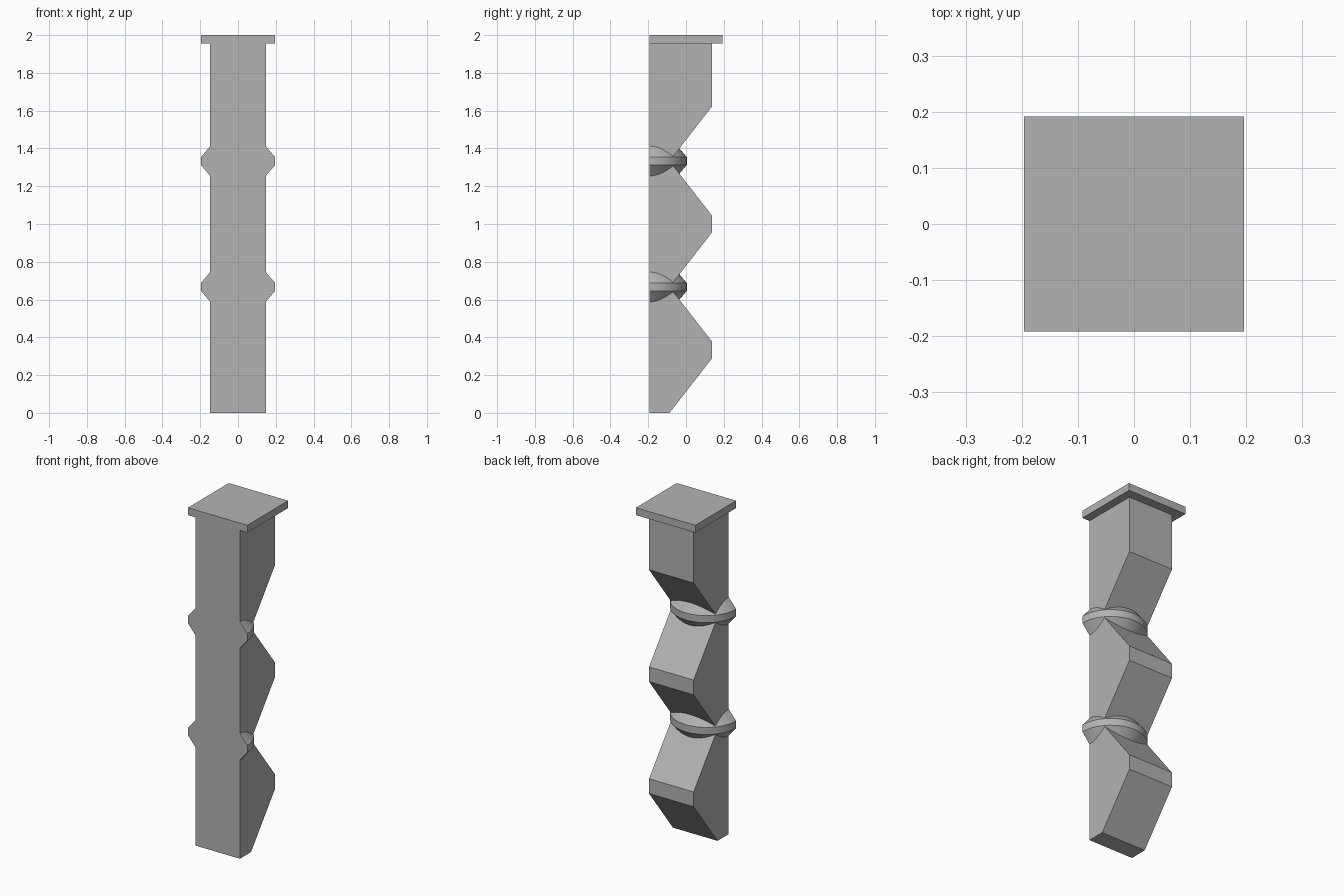
import bpy, bmesh, math

cube = bpy.data.objects.get("Cube")
if cube:
    bpy.data.objects.remove(cube, do_unlink=True)

HALF_W, FRONT = 0.147, -0.192        # post half width and front plane
CAP_X, CAP_Y, CAP_Z = 0.196, 0.192, 1.956
PITCH = 2 / 3                        # height of one zigzag
BACK, NOTCH = 0.138, -0.087          # outer and inner back planes
FLAT = 0.044                         # half height of each ridge face

stone = bpy.data.materials.new("warm_grey")
stone.use_nodes = True
grey = (0.45, 0.45, 0.45, 1)
stone.diffuse_color = grey
stone.node_tree.nodes["Principled BSDF"].inputs["Base Color"].default_value = grey


def finish(name, bm, smooth=False):
    bmesh.ops.recalc_face_normals(bm, faces=bm.faces)
    mesh = bpy.data.meshes.new(name)
    bm.to_mesh(mesh)
    bm.free()
    obj = bpy.data.objects.new(name, mesh)
    bpy.context.collection.objects.link(obj)
    mesh.materials.append(stone)
    if smooth:
        bpy.ops.object.select_all(action="DESELECT")
        obj.select_set(True)
        bpy.context.view_layer.objects.active = obj
        bpy.ops.object.shade_smooth_by_angle(angle=math.radians(30))
    return obj


def extrude_profile(name, profile, half_width):
    """Extrude a (y, z) outline across x."""
    bm = bmesh.new()
    face = bm.faces.new([bm.verts.new((-half_width, y, z)) for y, z in profile])
    out = bmesh.ops.extrude_face_region(bm, geom=[face])
    moved = [v for v in out["geom"] if isinstance(v, bmesh.types.BMVert)]
    bmesh.ops.translate(bm, verts=moved, vec=(2 * half_width, 0, 0))
    return finish(name, bm)


# Post with a zigzag back
outline = [(FRONT, 0), (NOTCH, 0)]
for i in range(2):
    mid = (i + 0.5) * PITCH
    outline += [(BACK, mid - FLAT), (BACK, mid + FLAT), (NOTCH, (i + 1) * PITCH)]
outline += [(BACK, 2.5 * PITCH - FLAT), (BACK, CAP_Z), (FRONT, CAP_Z)]
extrude_profile("post", outline, HALF_W)

# Square cap slab
extrude_profile("cap_slab", [(FRONT, CAP_Z), (CAP_Y, CAP_Z), (CAP_Y, 2), (FRONT, 2)], CAP_X)

# Bevelled half-round collars around each notch
STEPS = 40
section = [(HALF_W, -0.079), (CAP_X, -0.021), (CAP_X, 0.021), (HALF_W, 0.079)]
for n, label in enumerate(("lower", "upper"), 1):
    bm = bmesh.new()
    rings = []
    for s in range(STEPS + 1):
        a = math.pi * s / STEPS
        rings.append([bm.verts.new((r * math.cos(a), FRONT + r * math.sin(a), n * PITCH + z))
                      for r, z in section])
    for a, b in zip(rings, rings[1:]):
        for k in range(4):
            j = (k + 1) % 4
            bm.faces.new((a[k], a[j], b[j], b[k]))
    bm.faces.new(rings[0])
    bm.faces.new(rings[-1])
    finish(label + "_collar", bm, smooth=True)
